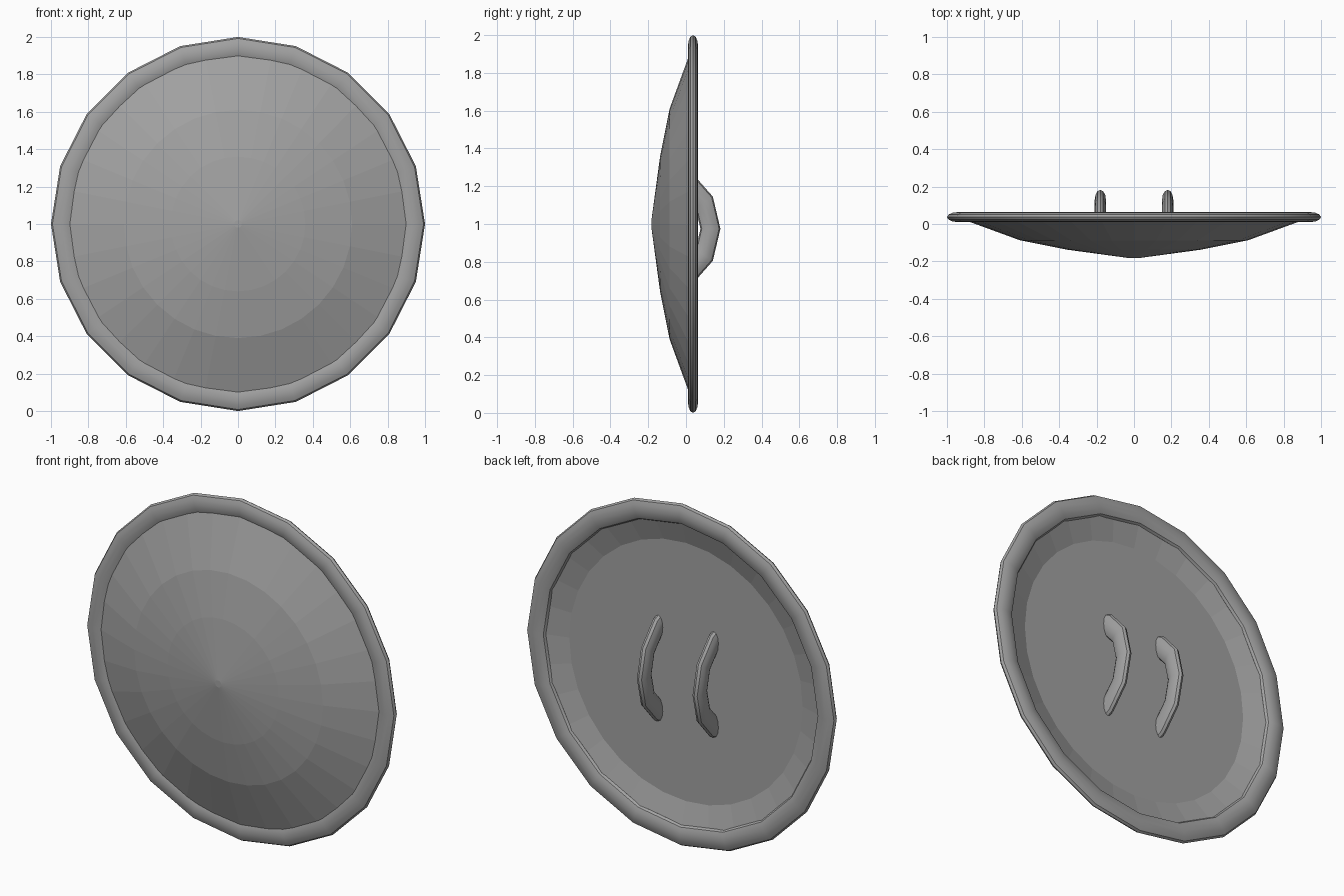
import bpy
import bmesh
from math import cos, sin, pi, radians

cube = bpy.data.objects.get("Cube")
if cube:
    bpy.data.objects.remove(cube)

grey = bpy.data.materials.new("shield_grey")
grey.use_nodes = True
grey.diffuse_color = (0.36, 0.36, 0.36, 1)
grey.node_tree.nodes["Principled BSDF"].inputs["Base Color"].default_value = grey.diffuse_color


def make_object(name, bm, smooth):
    bmesh.ops.recalc_face_normals(bm, faces=bm.faces)
    mesh = bpy.data.meshes.new(name)
    bm.to_mesh(mesh)
    bm.free()
    mesh.materials.append(grey)
    obj = bpy.data.objects.new(name, mesh)
    bpy.context.collection.objects.link(obj)
    if smooth:
        bpy.ops.object.select_all(action="DESELECT")
        obj.select_set(True)
        bpy.context.view_layer.objects.active = obj
        bpy.ops.object.shade_smooth_by_angle(angle=radians(35))
    return obj


def bridge(bm, rings, closed):
    """Join successive vertex rings with quads; cap the ends if open."""
    n = len(rings[0])
    pairs = list(zip(rings, rings[1:]))
    if closed:
        pairs.append((rings[-1], rings[0]))
    for a, b in pairs:
        for i in range(n):
            j = (i + 1) % n
            bm.faces.new((a[i], a[j], b[j], b[i]))
    if not closed:
        bm.faces.new(rings[0])
        bm.faces.new(rings[-1])


def revolve(name, profile, segments, closed, smooth):
    """Turn (radius, y) points about the shield's front-to-back axis."""
    bm = bmesh.new()
    turns = [2 * pi * i / segments for i in range(segments)]
    rings = [[bm.verts.new((r * cos(t), y, 1 + r * sin(t))) for t in turns]
             for r, y in profile]
    bridge(bm, rings, closed)
    return make_object(name, bm, smooth)


# Shallow domed face with a flat back and sloping inner border
dome = [(0.02, -0.183), (0.36, -0.137), (0.61, -0.087), (0.93, 0.03),
        (0.92, 0.05), (0.755, 0.0)]
revolve("shield_face", dome, 32, False, False)

# Flattened tubular rim
section = [2 * pi * i / 12 for i in range(12)]
rim = [(0.94 + 0.06 * cos(a), 0.037 + 0.027 * sin(a)) for a in section]
revolve("rim", rim, 20, True, True)


# Pair of arched grips on the back
def grip(name, x):
    bm = bmesh.new()
    rings = []
    for degrees in (-75, -60, -30, 0, 30, 60, 75):
        t = radians(degrees)
        ring = []
        for a in section:
            r = 0.28 + 0.06 * cos(a)
            ring.append(bm.verts.new((x + 0.03 * sin(a),
                                      -0.117 + 0.88 * r * cos(t),
                                      0.975 + r * sin(t))))
        rings.append(ring)
    bridge(bm, rings, False)
    make_object(name, bm, True)


for side, x in (("left", 0.18), ("right", -0.18)):
    grip(side + "_grip", x)
